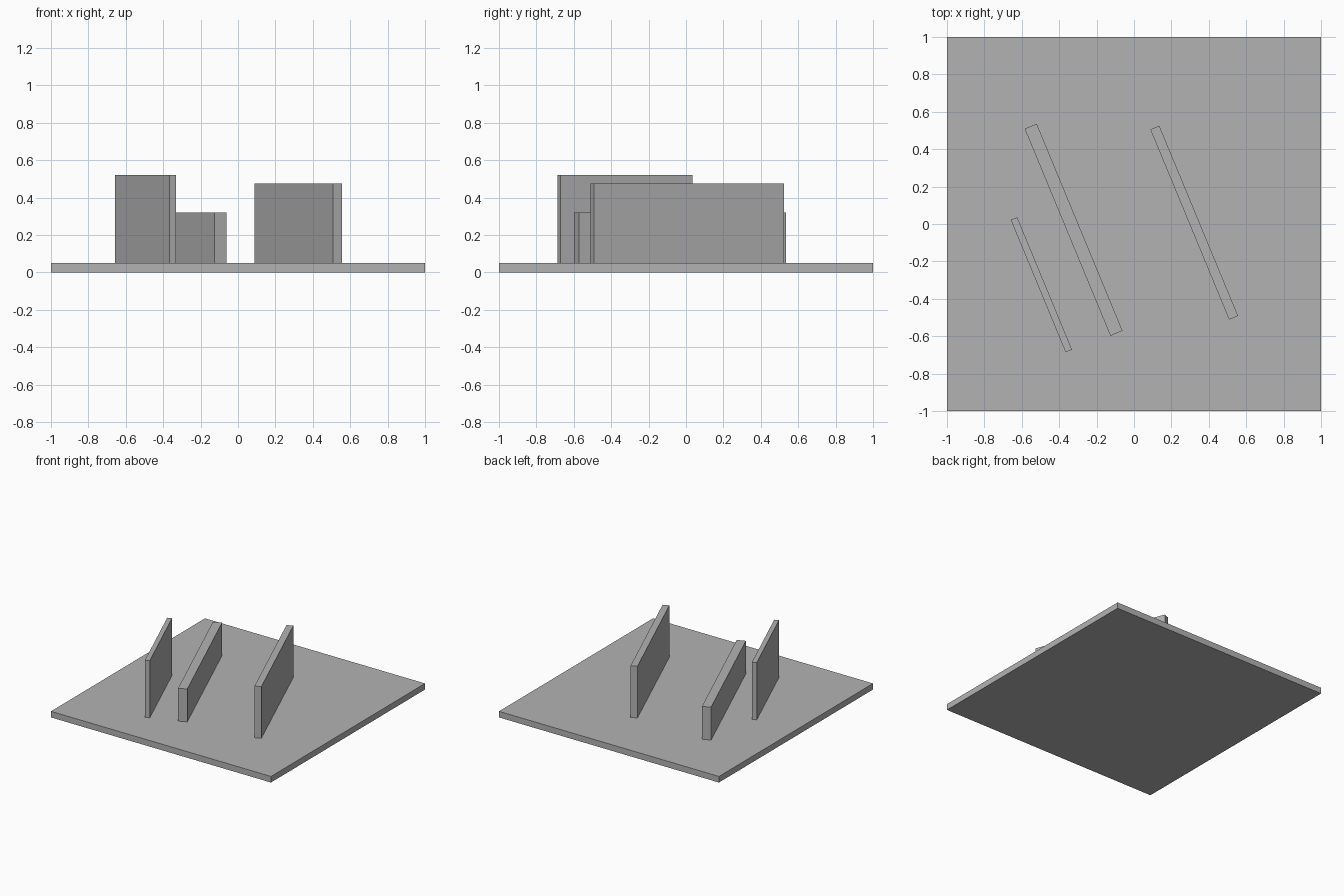
import bpy
from math import radians

cube = bpy.data.objects.get("Cube")
if cube:
    bpy.data.objects.remove(cube, do_unlink=True)

# Single matte grey
grey = bpy.data.materials.new("plain grey")
grey.use_nodes = True
colour = (0.45, 0.45, 0.45, 1)
grey.diffuse_color = colour
grey.node_tree.nodes["Principled BSDF"].inputs["Base Color"].default_value = colour


def block(name, x, y, bottom, top, width, depth, turn=0):
    """Upright box between two heights, turned about z."""
    bpy.ops.mesh.primitive_cube_add(size=1, location=(x, y, (bottom + top) / 2),
                                    rotation=(0, 0, radians(turn)))
    obj = bpy.context.object
    obj.name = name
    obj.scale = (width, depth, top - bottom)
    bpy.ops.object.transform_apply(location=False, rotation=False, scale=True)
    obj.data.materials.append(grey)
    return obj


# Square ground slab
BASE_TOP = 0.05
WALL_TURN = 22.5
block("base_plate", 0, 0, 0, BASE_TOP, 2, 2)

# Three parallel walls standing on the slab: x, y, top, thickness, length
walls = {
    "right_wall": (-0.495, -0.325, 0.52, 0.037, 0.766),
    "middle_wall": (-0.323, -0.031, 0.32, 0.07, 1.198),
    "left_wall": (0.322, 0.007, 0.475, 0.052, 1.10),
}
for name, (x, y, top, thickness, length) in walls.items():
    block(name, x, y, BASE_TOP, top, thickness, length, WALL_TURN)
